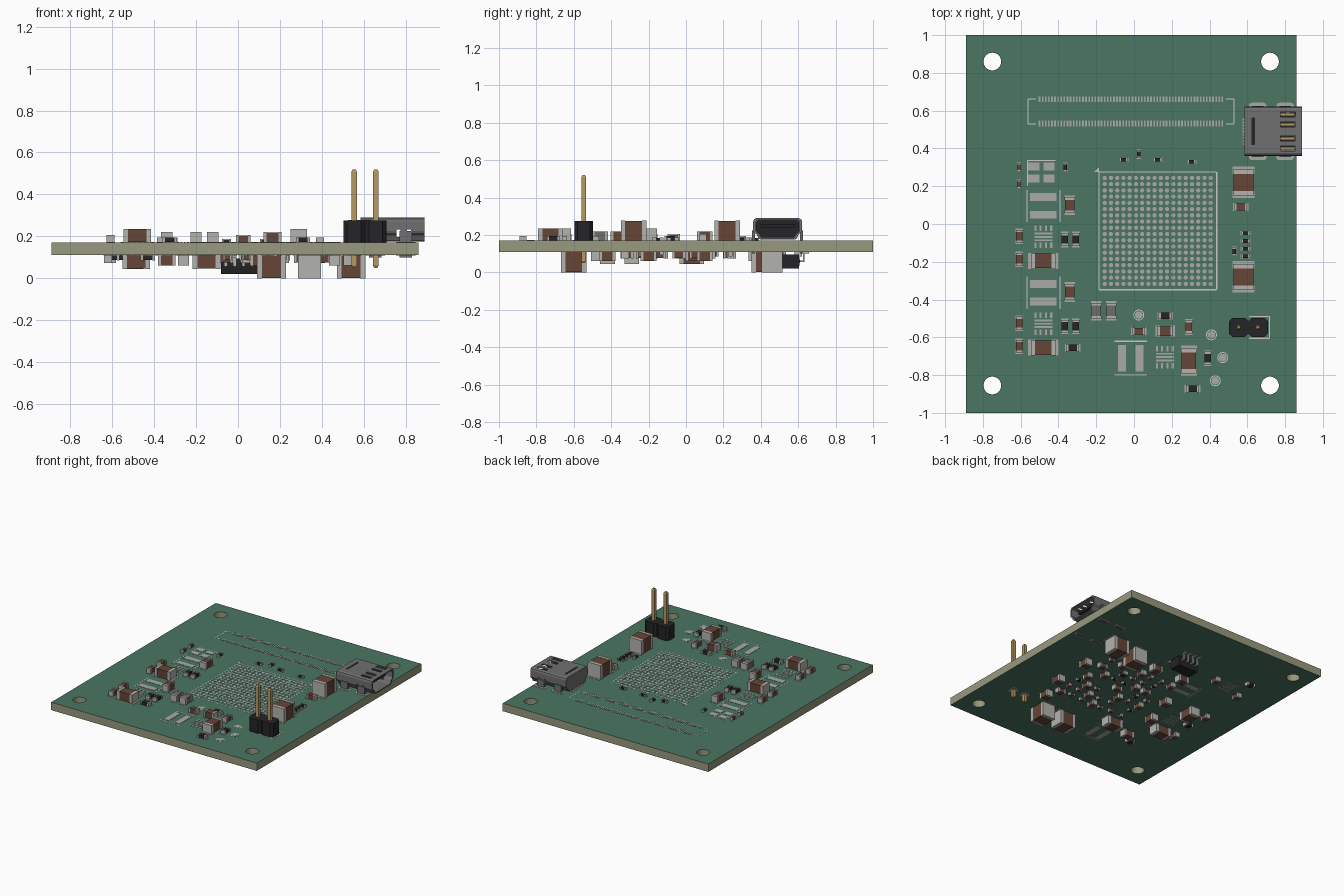
import bpy, bmesh, math, random
from mathutils import Matrix, Vector

if "Cube" in bpy.data.objects:
    bpy.data.objects.remove(bpy.data.objects["Cube"])

random.seed(4)
TOP, BOT = 0.17, 0.11


def mat(name, r, g, b):
    m = bpy.data.materials.new(name)
    m.diffuse_color = (r, g, b, 1)
    m.use_nodes = True
    m.node_tree.nodes["Principled BSDF"].inputs["Base Color"].default_value = m.diffuse_color
    return m


CORE = mat("board_core", .31, .32, .21)
GREEN = mat("solder_mask", .07, .18, .125)
PAD = mat("tin_pad", .40, .40, .38)
TERM = mat("terminal", .45, .45, .42)
BROWN = mat("ceramic_brown", .13, .058, .038)
BLACK = mat("black_plastic", .018, .018, .02)
GREY = mat("grey_ceramic", .16, .15, .14)
SILK = mat("silkscreen", .60, .63, .60)
GOLD = mat("gold_pin", .48, .32, .12)
STEEL = mat("shell_steel", .16, .16, .165)


class Part:
    """Collects simple solids in one mesh object."""
    def __init__(self, name, *mats):
        self.name, self.mats, self.bm = name, mats, bmesh.new()

    def paint(self, verts, mi):
        for f in {f for v in verts for f in v.link_faces}:
            f.material_index = mi

    def box(self, x0, x1, y0, y1, z0, z1, mi=0):
        m = Matrix.Translation(((x0 + x1) / 2, (y0 + y1) / 2, (z0 + z1) / 2)) @ \
            Matrix.Diagonal((x1 - x0, y1 - y0, abs(z1 - z0), 1))
        self.paint(bmesh.ops.create_cube(self.bm, size=1, matrix=m)["verts"], mi)

    def flat(self, x, y, w, d, side=1, h=.002, mi=0):
        z = TOP if side > 0 else BOT
        self.box(x - w / 2, x + w / 2, y - d / 2, y + d / 2, *sorted((z, z + side * h)), mi)

    def cone(self, x, y, z0, z1, r0, r1, n=24, mi=0, turn=0):
        m = Matrix.Translation((x, y, (z0 + z1) / 2)) @ Matrix.Rotation(turn, 4, 'Z')
        self.paint(bmesh.ops.create_cone(self.bm, cap_ends=True, segments=n, radius1=r0,
                   radius2=r1, depth=z1 - z0, matrix=m)["verts"], mi)

    def prism(self, pts, move, mi=0):
        f = self.bm.faces.new([self.bm.verts.new(p) for p in pts])
        new = bmesh.ops.extrude_face_region(self.bm, geom=[f])["geom"]
        vs = [g for g in new if isinstance(g, bmesh.types.BMVert)]
        bmesh.ops.translate(self.bm, verts=vs, vec=Vector(move))
        self.paint(vs, mi)

    def done(self):
        bmesh.ops.recalc_face_normals(self.bm, faces=self.bm.faces)
        me = bpy.data.meshes.new(self.name)
        self.bm.to_mesh(me)
        self.bm.free()
        for m in self.mats:
            me.materials.append(m)
        ob = bpy.data.objects.new(self.name, me)
        bpy.context.collection.objects.link(ob)
        return ob


def cut(ob, cutter):
    mod = ob.modifiers.new("cut", 'BOOLEAN')
    mod.operation, mod.solver, mod.object = 'DIFFERENCE', 'EXACT', cutter
    dg = bpy.context.evaluated_depsgraph_get()
    me = bpy.data.meshes.new_from_object(ob.evaluated_get(dg))
    ob.modifiers.clear()
    ob.data = me
    bpy.data.objects.remove(cutter)


# Board with four mounting holes, green faces and bare edges
p = Part("circuit_board", CORE, GREEN)
p.box(-.89, .86, -1, 1, BOT, TOP)
board = p.done()
p = Part("hole_cutter", CORE)
for x in (-.75, .72):
    for y in (-.855, .86):
        p.cone(x, y, 0, .3, .047, .047, 32)
cut(board, p.done())
for f in board.data.polygons:
    f.material_index = 1 if abs(f.normal.z) > .9 else 0

# Chip components: length, width, height
SIZES = {"XL": (.137, .11, .105), "L": (.132, .08, .064), "M": (.085, .054, .048),
         "S": (.068, .038, .034), "XS": (.042, .022, .022)}
KINDS = {"capacitor": BROWN, "resistor": BLACK, "ferrite": GREY}


def chips(kind, size, along, spots, side=1):
    l, w, h = SIZES[size]
    if kind == "resistor":
        h *= .7
    if side < 0 and size == "XL":
        h = .108
    t = l * .17
    for x, y in spots:
        p = Part("chip_" + kind, KINDS[kind], TERM, PAD)

        def put(u, lu, lv, z0, z1, mi):
            a, b = (lu, lv) if along == "x" else (lv, lu)
            cx, cy = (x + u, y) if along == "x" else (x, y + u)
            z = TOP if side > 0 else BOT
            p.box(cx - a / 2, cx + a / 2, cy - b / 2, cy + b / 2,
                  *sorted((z + side * z0, z + side * z1)), mi)
        put(0, l - 2 * t, w - .003, .002, h, 0)
        for s in (-1, 1):
            put(s * (l - t) / 2, t, w, .002, h + .002, 1)
            put(s * l * .47, l * .28, w * 1.06, 0, .002, 2)
        p.done()


# Top side chips
chips("capacitor", "XL", "y", [(.58, .22), (.58, -.28)])
chips("capacitor", "S", "x", [(.565, .09), (.025, -.567)])
chips("resistor", "XS", "x", [(.59, -.05), (.59, -.09), (.59, -.13), (.59, -.17),
                              (-.055, .34), (.125, .34), (.305, .33)])
chips("resistor", "XS", "y", [(.53, -.145), (.025, .37), (-.365, .30)])
chips("capacitor", "XS", "y", [(-.61, .30), (-.61, .21)])
chips("ferrite", "M", "y", [(-.20, -.46), (-.12, -.46)])
chips("resistor", "S", "x", [(-.325, -.655), (.165, -.485), (.31, -.872)])
chips("resistor", "S", "y", [(.39, -.71)])
chips("capacitor", "M", "x", [(.165, -.567)])
chips("capacitor", "S", "y", [(.29, -.545)])
chips("capacitor", "L", "y", [(.29, -.725)])

pads = Part("bare_pads", PAD)
silk = Part("outline_markings", SILK)


def qfn(x, y, side=1):
    for i in range(4):
        for s in (-1, 1):
            pads.flat(x - .042 + i * .028, y + s * .045, .011, .03, side)
    for i in range(3):
        pads.flat(x, y - .018 + i * .018, .095, .01, side)


def coil_pads(x, y, side=1, upright=False):
    for s in (-.047, .047):
        if upright:
            pads.flat(x + s, y, .042, .14, side)
            silk.flat(x, y + s * 1.9, .17, .006, side, .001)
        else:
            pads.flat(x, y + s, .14, .042, side)
            silk.flat(x + s * 1.86, y, .006, .17, side, .001)


# Two identical regulator groups on the left
for d in (0, -.46):
    chips("capacitor", "M", "y", [(-.34, .10 + d)])
    chips("capacitor", "S", "y", [(-.607, -.065 + d), (-.607, -.187 + d)])
    chips("resistor", "S", "y", [(-.367, -.082 + d), (-.308, -.082 + d)])
    chips("capacitor", "L", "x", [(-.48, -.195 + d)])
    coil_pads(-.48, .096 + d)
    qfn(-.48, -.068 + d)
coil_pads(-.017, -.71, 1, True)
qfn(.163, -.705)

# Oscillator pads
for x in (-.53, -.45):
    for y in (.305, .24):
        pads.flat(x, y, .06, .042)
silk.flat(-.565, .27, .005, .13, 1, .001)
silk.flat(-.49, .335, .15, .005, 1, .001)

# Ball grid footprint, 18 by 18
for i in range(18):
    for j in range(18):
        pads.cone(-.155 + i * .033, -.317 + j * .033, TOP, TOP + .002, .0115, .0115, 12)
for s in (-1, 1):
    silk.flat(.126 + s * .312, -.036, .006, .624, 1, .001)
    silk.flat(.126, -.036 + s * .312, .624, .006, 1, .001)
silk.prism([(-.21, .275, TOP), (-.185, .275, TOP), (-.185, .3, TOP)], (0, 0, .001))

# Fine pitch connector footprint with end brackets
for i in range(60):
    for y in (.66, .532):
        pads.flat(-.5 + i * .0164, y, .009, .03)
for x, s in ((-.562, 1), (.53, -1)):
    silk.flat(x, .596, .006, .132, 1, .001)
    for y in (.53, .662):
        silk.flat(x + s * .022, y, .044, .006, 1, .001)

# Test points
p = Part("test_points", SILK, GREEN, PAD)
for x, y in ((.025, -.482), (.41, -.587), (.47, -.707), (.43, -.83)):
    for r, h, m in ((.029, .001, 0), (.024, .0015, 1), (.02, .0022, 2)):
        p.cone(x, y, TOP, TOP + h, r, r, 24, m)
p.done()

# Two pin header
p = Part("pin_header", BLACK, GOLD)
for x in (.554, .657):
    a, b, c = .0515, .05, .033
    pts = [(a, c), (c, b), (-c, b), (-a, c), (-a, -c), (-c, -b), (c, -b), (a, -c)]
    p.prism([(x + u, -.547 + v, TOP) for u, v in pts], (0, 0, .105))
    p.box(x - .0125, x + .0125, -.5595, -.5345, .06, .51, 1)
    k = math.sqrt(2)
    p.cone(x, -.547, .51, .52, .0125 * k, .007 * k, 4, 1, math.pi / 4)
    p.cone(x, -.547, .05, .06, .007 * k, .0125 * k, 4, 1, math.pi / 4)
    pads.cone(x, -.547, BOT - .002, BOT, .035, .035, 24)
p.done()
silk.flat(.717, -.547, .006, .116, 1, .001)
for y in (-.605, -.489):
    silk.flat(.663, y, .11, .006, 1, .001)

# Edge connector: hollow steel shell with spring slots
half = [(.092, .176), (.102, .182), (.112, .203), (.127, .215), (.131, .225), (.131, .272),
        (.126, .284), (.115, .29)]


def ring(x, k):
    pr = half + [(-u, z) for u, z in reversed(half)]
    return [(x, .49 + u * k, .233 + (z - .233) * (k - .05 if k < 1 else 1)) for u, z in pr]


p = Part("connector_shell", STEEL)
p.prism(ring(.585, 1), (.305, 0, 0))
shell = p.done()
p = Part("cavity_cutter", STEEL)
p.prism(ring(.605, .9), (.4, 0, 0))
cut(shell, p.done())
p = Part("slot_cutter", STEEL)
for y in (.40, .453, .527, .58):
    p.box(.775, .855, y - .013, y + .013, .27, .32)
p.box(.625, .637, .42, .56, .27, .32)
for x in (.765, .815):
    p.box(x - .01, x + .01, .3, .7, .198, .232)
cut(shell, p.done())
p = Part("connector_insulator", BLACK, GOLD)
p.prism(ring(.606, .88), (.1, 0, 0))
p.box(.70, .85, .40, .58, .238, .258)
for y in (.40, .453, .527, .58):
    p.box(.77, .85, y - .007, y + .007, .272, .278, 1)
p.done()
p = Part("connector_tabs", STEEL)
for x in (.655, .80):
    for s in (-1, 1):
        y = .49 + s * .128
        p.box(x - .03, x + .03, y - .008, y + .008, .10, .225)
        for side in (1, -1):
            pads.flat(x, .49 + s * .135, .06, .034, side)
            for e in (-.03, .03):
                z = TOP if side > 0 else BOT - .002
                pads.cone(x + e, .49 + s * .135, z, z + .002, .017, .017, 16)
p.done()
for i in range(19):
    pads.flat(.59, .42 + i * .0078, .03, .004)

# Underside: large and medium chips
chips("capacitor", "XL", "x", [(.54, .46), (.16, -.59)], -1)
chips("capacitor", "XL", "y", [(.34, .42), (.34, -.60)], -1)
chips("capacitor", "L", "x", [(-.485, -.29), (-.15, -.42)], -1)
chips("capacitor", "L", "y", [(-.49, .03)], -1)
chips("capacitor", "M", "y", [(-.26, .04), (.53, -.20), (.53, .1), (-.33, -.2), (.46, -.42)], -1)
chips("capacitor", "M", "x", [(-.34, -.48), (.10, .36), (-.14, .36)], -1)
chips("resistor", "S", "x", [(-.43, -.56), (-.57, .60), (-.60, -.12)], -1)
chips("capacitor", "S", "y", [(-.62, .05), (-.62, -.29), (-.34, .5), (-.60, .42)], -1)
coil_pads(-.27, .25, -1)
coil_pads(-.19, -.62, -1, True)
qfn(-.48, .47, -1)
qfn(-.48, -.15, -1)

# Underside decoupling chips below the grid array
for i in range(7):
    for j in range(7):
        if random.random() < .85:
            x, y = -.15 + i * .092, -.32 + j * .092
            chips(random.choice(("capacitor", "capacitor", "resistor")),
                  random.choice(("S", "XS", "XS")), random.choice("xy"),
                  [(x + random.uniform(-.008, .008), y + random.uniform(-.008, .008))], -1)

# Underside eight lead memory chip
p = Part("memory_chip", BLACK, TERM)
p.prism([(-.08, y, z) for y, z in ((.51, .06), (.517, .02), (.603, .02), (.61, .06),
                                   (.603, .095), (.517, .095))], (.17, 0, 0))
for i in range(4):
    x = -.058 + i * .042
    for s in (-1, 1):
        for a, b, z0, z1 in ((.048, .072, .056, .064), (.066, .074, .056, .108),
                             (.066, .098, .1, .108)):
            p.box(x - .008, x + .008, *sorted((.56 + s * a, .56 + s * b)), z0, z1, 1)
        pads.flat(x, .56 + s * .09, .022, .045, -1)
p.done()
pads.done()
silk.done()
